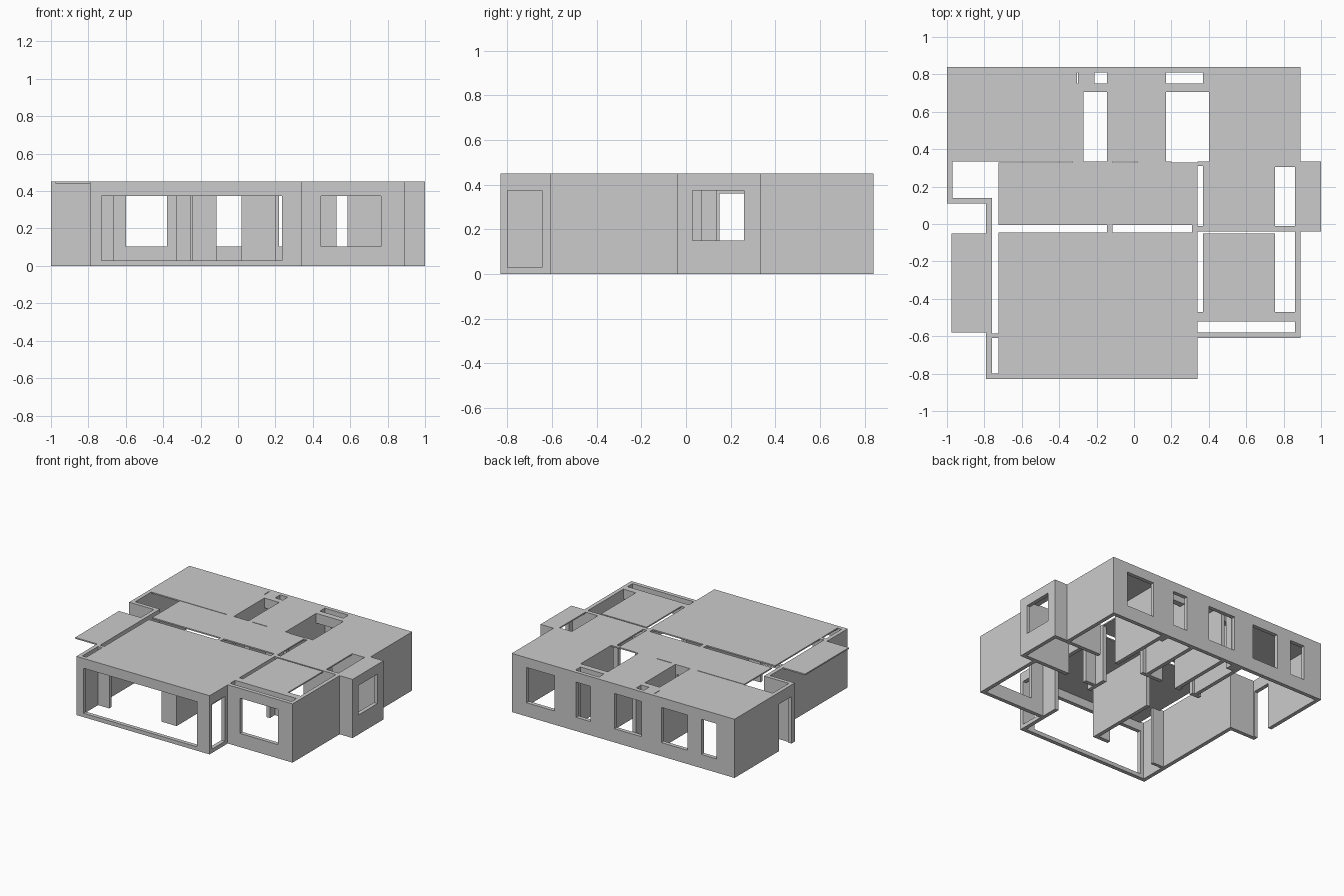
import bpy, bmesh

H = 0.45      # storey height
D = 0.375     # head height of doors and windows
S = 0.105     # window sill height


def build(name, adds, cuts=()):
    """Union of boxes minus cut boxes (x0,x1,y0,y1,z0,z1), as one clean mesh."""
    ax = [sorted({round(v, 4) for b in list(adds) + list(cuts) for v in b[2 * i:2 * i + 2]})
          for i in range(3)]
    solid = set()
    for boxes, op in ((adds, solid.add), (cuts, solid.discard)):
        for b in boxes:
            r = [range(ax[i].index(round(b[2 * i], 4)), ax[i].index(round(b[2 * i + 1], 4)))
                 for i in range(3)]
            for i in r[0]:
                for j in r[1]:
                    for k in r[2]:
                        op((i, j, k))
    bm = bmesh.new()
    verts = {}

    def vert(p):
        if p not in verts:
            verts[p] = bm.verts.new([ax[i][p[i]] for i in range(3)])
        return verts[p]

    for c in solid:
        for a in range(3):
            for s in (0, 1):
                n = list(c)
                n[a] += 1 if s else -1
                if tuple(n) in solid:
                    continue
                u, w = (a + 1) % 3, (a + 2) % 3
                quad = []
                for du, dw in ((0, 0), (1, 0), (1, 1), (0, 1)):
                    p = list(c)
                    p[a] += s
                    p[u] += du
                    p[w] += dw
                    quad.append(vert(tuple(p)))
                bm.faces.new(quad if s else quad[::-1])
    bmesh.ops.dissolve_limit(bm, angle_limit=0.01, verts=bm.verts[:], edges=bm.edges[:])
    me = bpy.data.meshes.new(name)
    bm.to_mesh(me)
    bm.free()
    ob = bpy.data.objects.new(name, me)
    bpy.context.collection.objects.link(ob)
    return ob


def wall(x0, x1, y0, y1, z0=0, z1=H):
    return (x0, x1, y0, y1, z0, z1)


# Outer walls with window and door openings
outer = [
    wall(-1, 0.89, 0.81, 0.84),           # back
    wall(-1, -0.97, 0.11, 0.84),          # left back, entry
    wall(-1, -0.76, 0.11, 0.14),          # entry return
    wall(-0.79, -0.76, -0.83, 0.14),      # left front
    wall(-0.79, 0.34, -0.83, -0.80),      # front
    wall(0.31, 0.34, -0.83, -0.58),       # front room right side
    wall(0.31, 0.89, -0.61, -0.58),       # right room front
    wall(0.86, 0.89, -0.61, -0.01),       # right room side
    wall(0.86, 1, -0.04, -0.01),          # bay
    wall(0.97, 1, -0.04, 0.335),
    wall(0.86, 1, 0.305, 0.335),
    wall(0.86, 0.89, 0.305, 0.84),        # back right side
]
openings = [wall(a, b, 0.81, 0.84, S, D) for a, b in
            ((0.526, 0.765), (0.22, 0.345), (-0.212, 0.02), (-0.60, -0.38), (-0.845, -0.72))]
openings += [
    wall(-0.73, 0.235, -0.83, -0.80, 0.03, D),
    wall(0.31, 0.34, -0.80, -0.645, 0.03, D),
    wall(0.445, 0.765, -0.61, -0.58, S, D),
    wall(0.97, 1, 0.03, 0.26, 0.15, D),
    wall(-1, -0.97, 0.15, 0.30, 0, 0.36),
]
build("outer_walls", outer, openings)

# Partitions between the rooms, with door openings
inner = [wall(x, x + 0.03, 0.305, 0.81) for x in (-0.30, -0.145, 0.14, 0.40)]
inner += [
    wall(-0.145, -0.115, -0.58, 0.0),     # living room divider and its return
    wall(-0.245, -0.115, -0.58, -0.55),
    wall(-0.76, -0.665, -0.61, -0.585),   # stub beside the front opening
    wall(0.31, 0.34, -0.58, 0.07),        # right room divider
    wall(0.31, 0.86, -0.04, -0.01),
    wall(-0.33, -0.115, 0.305, 0.335),    # corridor side of the wet rooms
    wall(0.02, 0.20, 0.305, 0.335),
    wall(0.585, 0.86, 0.305, 0.335),
    wall(-0.27, -0.21, 0.75, 0.81),       # service shaft columns
    wall(0.37, 0.40, 0.75, 0.81),
]
doors = [
    wall(0.31, 0.34, -0.45, -0.10, 0, D),
    wall(0.43, 0.585, -0.04, -0.01, 0, D),
    wall(-0.25, -0.16, 0.305, 0.335, 0, D),
]
build("partition_walls", inner, doors)

# Beams under the ceiling beside the slots
build("ceiling_beams", [
    wall(-0.30, -0.145, 0.705, 0.75, D, H),
    wall(0.17, 0.40, 0.705, 0.75, D, H),
    wall(0.34, 0.86, -0.52, -0.47, D, H),
    wall(-0.145, -0.115, 0.0, 0.33, D, H),
])

# Thin ceiling slabs, one per room, with open slots
T = H - 0.01
slabs = [wall(*r, T, H) for r in (
    (-1, 0.89, 0.335, 0.84),
    (-0.725, 0.34, -0.005, 0.33),
    (-0.725, 0.34, -0.83, -0.045),
    (0.37, 0.755, -0.52, -0.05),
    (0.37, 0.755, -0.01, 0.33),
    (0.34, 1, 0.31, 0.335),
    (0.86, 1, -0.04, 0.335),
)]
slots = [wall(*r, T, H) for r in (
    (-0.305, -0.27, 0.75, 0.81),
    (-0.21, -0.145, 0.75, 0.81),
    (0.17, 0.37, 0.75, 0.81),
    (-0.27, -0.145, 0.335, 0.705),
    (0.17, 0.40, 0.335, 0.705),
)]
build("ceiling", slabs, slots)

# Canopy over the side balcony
build("balcony_canopy", [wall(-0.975, -0.79, -0.58, -0.05, T, H)])
